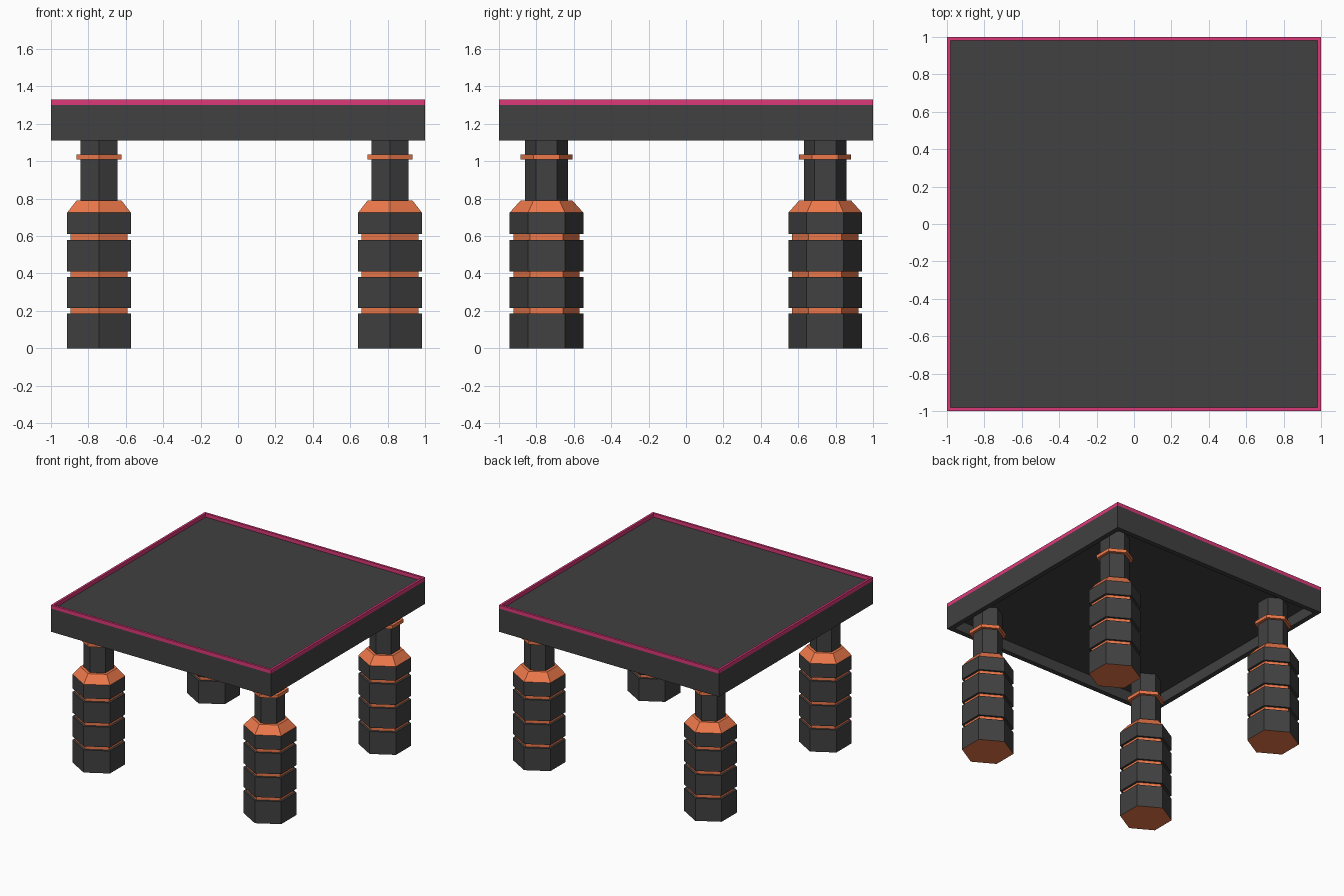
import bpy, bmesh
from math import sin, cos, pi

if "Cube" in bpy.data.objects:
    bpy.data.objects.remove(bpy.data.objects["Cube"])


def material(name, rgb):
    m = bpy.data.materials.new(name)
    m.diffuse_color = (*rgb, 1)
    m.use_nodes = True
    m.node_tree.nodes["Principled BSDF"].inputs["Base Color"].default_value = m.diffuse_color
    return m


DARK = material("dark_grey", (0.052, 0.052, 0.052))
ORANGE = material("orange", (0.85, 0.19, 0.07))
PINK = material("pink", (0.72, 0.04, 0.19))


def add_object(name, bm, mats):
    bmesh.ops.recalc_face_normals(bm, faces=bm.faces)
    mesh = bpy.data.meshes.new(name)
    bm.to_mesh(mesh)
    bm.free()
    for m in mats:
        mesh.materials.append(m)
    obj = bpy.data.objects.new(name, mesh)
    bpy.context.collection.objects.link(obj)
    return obj


def square_lathe(name, section, mats, trim=()):
    """Sweep a (half width, height) section round four corners and cap both ends."""
    bm = bmesh.new()
    rings = [[bm.verts.new((sx * r, sy * r, z))
              for sx, sy in ((-1, -1), (1, -1), (1, 1), (-1, 1))] for r, z in section]
    for n in range(len(rings) - 1):
        a, b = rings[n], rings[n + 1]
        for i in range(4):
            k = (i + 1) % 4
            bm.faces.new((a[i], a[k], b[k], b[i])).material_index = int(n in trim)
    bm.faces.new(rings[0])
    bm.faces.new(rings[-1])
    return add_object(name, bm, mats)


# Leg profile: radius, height, and material of the band that follows (1 = orange)
BODY, GROOVE, NECK, COLLAR = 0.197, 0.177, 0.114, 0.139
UNDERSIDE = 1.20
profile = [(BODY, 0.0, 0)]
for z in (0.185, 0.38, 0.58):
    profile += [(BODY, z, 0), (GROOVE, z, 1), (GROOVE, z + 0.03, 0), (BODY, z + 0.03, 0)]
profile += [(BODY, 0.725, 1), (COLLAR, 0.79, 1), (NECK, 0.79, 0),
            (NECK, 1.01, 1), (COLLAR, 1.01, 1), (COLLAR, 1.037, 1), (NECK, 1.037, 0),
            (NECK, UNDERSIDE, 0)]


def hex_leg(name, x, y):
    bm = bmesh.new()
    rings = [[bm.verts.new((x + r * sin(i * pi / 3), y + r * cos(i * pi / 3), z))
              for i in range(6)] for r, z, _ in profile]
    for n in range(len(rings) - 1):
        a, b = rings[n], rings[n + 1]
        for i in range(6):
            k = (i + 1) % 6
            bm.faces.new((a[i], a[k], b[k], b[i])).material_index = profile[n][2]
    bm.faces.new(rings[0]).material_index = 1   # orange foot
    bm.faces.new(rings[-1])
    return add_object(name, bm, [DARK, ORANGE])


# Table top: recessed underside, apron, pink edge trim and sunken surface
square_lathe("table_top",
             [(0.96, UNDERSIDE), (0.96, 1.11), (1.0, 1.11), (1.0, 1.30),
              (1.0, 1.33), (0.982, 1.33), (0.982, 1.30)],
             [DARK, PINK], trim=(3, 4, 5))

# Four legs, set slightly towards +x
for side, x in (("left", -0.743), ("right", 0.813)):
    for end, y in (("front", -0.746), ("back", 0.744)):
        hex_leg(f"{end}_{side}_leg", x, y)
